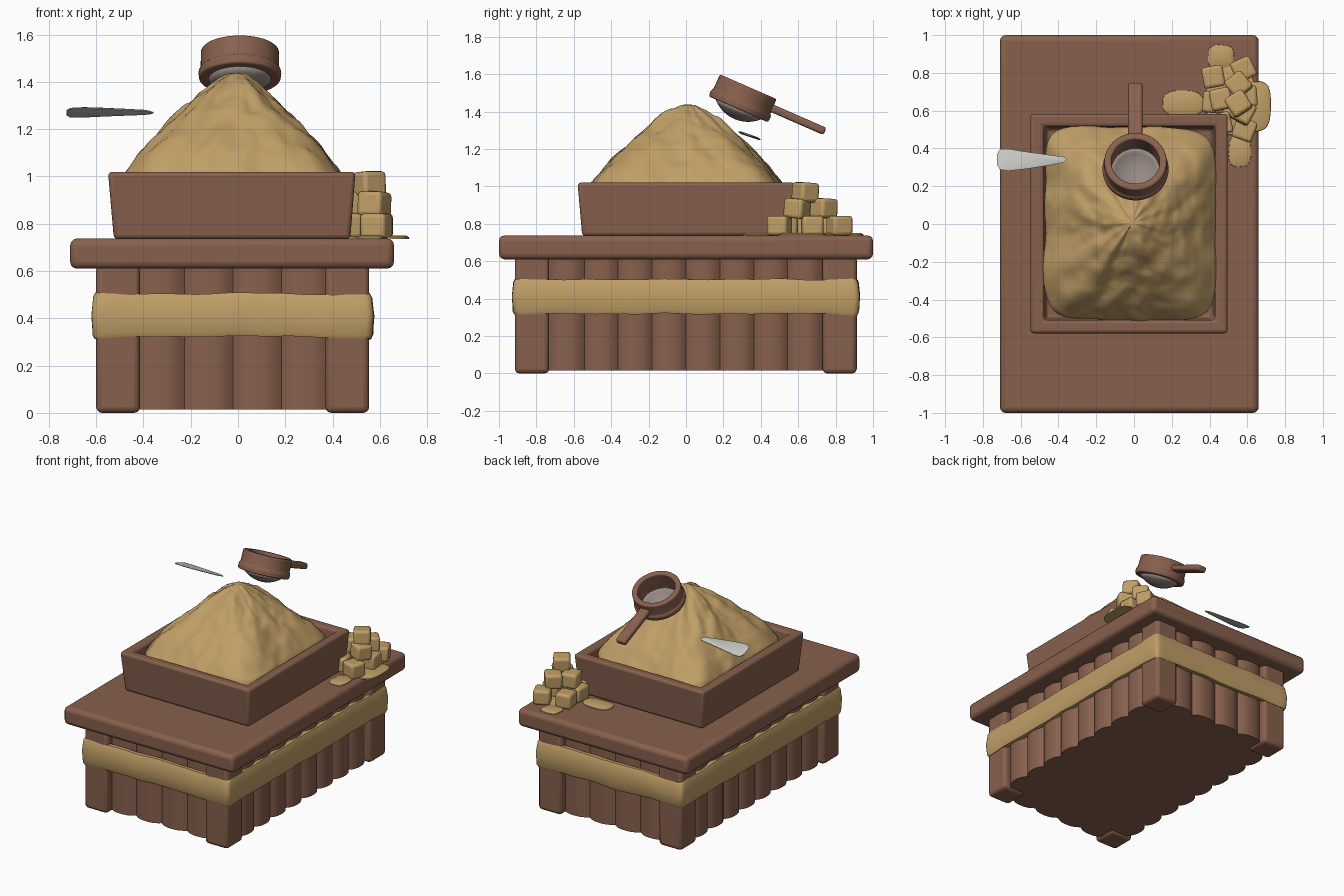
import bpy, bmesh, math, random
from mathutils import Matrix, Vector, noise

if "Cube" in bpy.data.objects:
    bpy.data.objects.remove(bpy.data.objects["Cube"])

random.seed(4)


def material(name, rgb):
    m = bpy.data.materials.new(name)
    m.diffuse_color = (*rgb, 1)
    m.use_nodes = True
    m.node_tree.nodes["Principled BSDF"].inputs["Base Color"].default_value = m.diffuse_color
    return m


WOOD = material("brown wood", (0.245, 0.118, 0.075))
SUGAR = material("golden sugar", (0.53, 0.345, 0.135))
STEEL = material("pale steel", (0.56, 0.56, 0.53))
MESH = material("grey mesh", (0.30, 0.25, 0.22))


def finish(name, bm, mat, bevel=0, segs=3, matrix=None, angle=40):
    bmesh.ops.recalc_face_normals(bm, faces=bm.faces)
    me = bpy.data.meshes.new(name)
    bm.to_mesh(me)
    bm.free()
    me.materials.append(mat)
    ob = bpy.data.objects.new(name, me)
    bpy.context.collection.objects.link(ob)
    if matrix:
        ob.matrix_world = matrix
    if bevel:
        b = ob.modifiers.new("bevel", 'BEVEL')
        b.width, b.segments = bevel, segs
        b.limit_method = 'ANGLE'
        b.angle_limit = math.radians(35)
    bpy.ops.object.select_all(action='DESELECT')
    ob.select_set(True)
    bpy.context.view_layer.objects.active = ob
    bpy.ops.object.shade_smooth_by_angle(angle=math.radians(angle))
    return ob


def loft(rings, cap=True, loop=False):
    """Join rings of points with quads."""
    bm = bmesh.new()
    vs = [[bm.verts.new(p) for p in r] for r in rings]
    pairs = list(zip(vs, vs[1:])) + ([(vs[-1], vs[0])] if loop else [])
    for a, b in pairs:
        for i in range(len(a)):
            j = (i + 1) % len(a)
            bm.faces.new((a[i], a[j], b[j], b[i]))
    if cap and not loop:
        bm.faces.new(vs[0])
        bm.faces.new(vs[-1])
    return bm


def rect(x0, x1, y0, y1, z):
    return [(x0, y0, z), (x1, y0, z), (x1, y1, z), (x0, y1, z)]


def box(name, x0, x1, y0, y1, z0, z1, mat, bevel, matrix=None):
    return finish(name, loft([rect(x0, x1, y0, y1, z0), rect(x0, x1, y0, y1, z1)]), mat, bevel, 3, matrix)


def lathe(profile, n=48):
    return [[(r * math.cos(2 * math.pi * i / n), r * math.sin(2 * math.pi * i / n), z)
             for i in range(n)] for r, z in profile]


CX = -0.022  # centre line of the counter

# Counter top and corner legs
box("counter_top", -0.71, 0.66, -1, 1, 0.61, 0.738, WOOD, 0.03)
for sx, x0 in (("left", -0.6), ("right", 0.37)):
    for sy, y0 in (("front", -0.915), ("back", 0.73)):
        box(f"{sy}_{sx}_leg", x0, x0 + 0.185, y0, y0 + 0.183, 0, 0.63, WOOD, 0.025)

# Plank cabinet: one scalloped outline, pushed up
corners = [Vector((CX - 0.53, -0.845)), Vector((CX + 0.53, -0.845)),
           Vector((CX + 0.53, 0.845)), Vector((CX - 0.53, 0.845))]
outline = []
for k in range(4):
    a, b = corners[k], corners[(k + 1) % 4]
    d = (b - a).normalized()
    out = Vector((d.y, -d.x))
    inset = 0.12
    a, b = a + d * inset, b - d * inset
    planks = 4 if k % 2 == 0 else 8
    for i in range(planks):
        for s in range(10):
            t = s / 10
            bulge = 0.035 * (1 - abs(2 * t - 1) ** 2.6)
            outline.append(a.lerp(b, (i + t) / planks) + out * bulge)
    outline.append(b.copy())
finish("plank_cabinet", loft([[(p.x, p.y, z) for p in outline] for z in (0.015, 0.03, 0.62)]), WOOD, angle=30)

# Cloth band wrapped round the cabinet, with a wavy edge


def band_path(hx, hy, r=0.03, step=0.05):
    pts = []
    for sx, sy, a0 in ((1, -1, -90), (1, 1, 0), (-1, 1, 90), (-1, -1, 180)):
        for i in range(5):
            a = math.radians(a0 + 22.5 * i)
            pts.append(Vector((sx * (hx - r) + r * math.cos(a), sy * (hy - r) + r * math.sin(a))))
    path = []
    for i, p in enumerate(pts):
        q = pts[(i + 1) % len(pts)]
        n = 30 if (q - p).length > 0.3 else 1
        path += [p.lerp(q, k / n) for k in range(n)]
    return path


outer, inner = band_path(0.592, 0.925), band_path(0.545, 0.88)
rings = []
for path, grow, z in ((inner, 0, 0.325), (outer, -0.008, 0.318), (outer, 0.0, 0.335), (outer, 0.005, 0.41),
                      (outer, -0.003, 0.485), (outer, -0.012, 0.503), (inner, 0, 0.50)):
    ring = []
    for p in path:
        w = noise.noise(Vector((p.x * 5, p.y * 5, 0 if z < 0.4 else 7)))
        f = 1 + grow / 0.6 + 0.006 * noise.noise(Vector((p.x * 4, p.y * 4, z * 8)))
        ring.append((CX + p.x * f, p.y * (1 + (f - 1) * 0.7), z + 0.012 * w))
    rings.append(ring)
finish("cloth_band", loft(rings, loop=True), SUGAR, angle=60)

# Open tray, slightly wider at the rim
finish("tray", loft([rect(-0.525, 0.475, -0.555, 0.56, 0.735), rect(-0.55, 0.497, -0.58, 0.585, 1.02),
                     rect(-0.478, 0.43, -0.51, 0.518, 1.02), rect(-0.465, 0.415, -0.495, 0.505, 0.80)]),
       WOOD, 0.018)

# Sugar heap: round at the peak, square at the foot, with run-off ridges
PROFILE = [(0, 1.44), (0.08, 1.432), (0.2, 1.398), (0.45, 1.295), (0.66, 1.198), (0.85, 1.10), (1, 1.0)]


def heap_z(s):
    for (s0, z0), (s1, z1) in zip(PROFILE, PROFILE[1:]):
        if s <= s1:
            return z0 + (z1 - z0) * (s - s0) / (s1 - s0)
    return PROFILE[-1][1]


rings = []
N, M = 112, 34
for j in range(1, M + 1):
    s = j / M
    p = 2 + 5 * s ** 1.5
    ring = []
    for i in range(N):
        a = 2 * math.pi * i / N
        c, d = math.cos(a), math.sin(a)
        rho = (abs(c) ** p + abs(d) ** p) ** (-1 / p)
        ridge = noise.noise(Vector((c * 3.2, d * 3.2, s * 1.3)))
        lump = noise.noise(Vector((c * s * 6, d * s * 6, 3)))
        fine = noise.noise(Vector((c * s * 14, d * s * 14, 9)))
        fade = min(1, s * 3)
        rad = s * rho * (1 + 0.03 * fade * ridge)
        z = heap_z(s) + fade * (0.028 * ridge * (1 - 0.5 * s) + 0.022 * lump + 0.009 * fine)
        ring.append((-0.022 + 0.012 * (1 - s) + 0.452 * rad * c, 0.005 + 0.512 * rad * d, z))
    rings.append(ring)
rings.append([(x * 0.99, y * 0.99, 0.82) for x, y, z in rings[-1]])
finish("sugar_heap", loft(rings), SUGAR, angle=70)

# Sugar cubes stacked on the back right corner: x, y, base z, turn in degrees
CUBES = [(0.42, 0.78, 0.738, 10), (0.42, 0.645, 0.738, -5), (0.58, 0.82, 0.738, 25), (0.595, 0.675, 0.738, 5),
         (0.585, 0.50, 0.738, -20), (0.46, 0.53, 0.738, 15), (0.555, 0.735, 0.83, 40), (0.575, 0.59, 0.83, -28),
         (0.46, 0.66, 0.83, 12), (0.555, 0.635, 0.915, 33)]
for i, (x, y, z, turn) in enumerate(CUBES):
    h = 0.057
    tilt = random.uniform(-6, 6) if z > 0.8 else 0
    mat = Matrix.Translation((x, y, z)) @ Matrix.Rotation(math.radians(turn), 4, 'Z') \
        @ Matrix.Rotation(math.radians(tilt), 4, 'X')
    box(f"sugar_cube_{i + 1}", -h, h, -h, h, 0, 0.105, SUGAR, 0.018, mat)

# Thin patches of spilled sugar: centre and half sizes
for i, (x, y, hx, hy) in enumerate([(0.26, 0.64, 0.11, 0.068), (0.655, 0.625, 0.07, 0.135),
                                    (0.46, 0.885, 0.07, 0.065), (0.56, 0.385, 0.06, 0.085),
                                    (0.51, 0.66, 0.13, 0.19)]):
    rings = []
    for f, z in ((1, 0.735), (0.98, 0.743), (0.8, 0.75)):
        ring = []
        for k in range(32):
            a = 2 * math.pi * k / 32
            c, s = math.cos(a), math.sin(a)
            q = (abs(c) ** 3 + abs(s) ** 3) ** (-1 / 3)
            q *= f * (1 + 0.1 * min(0, noise.noise(Vector((c * 2, s * 2, i * 5.3)))))
            ring.append((x + hx * q * c, y + hy * q * s, z))
        rings.append(ring)
    finish(f"sugar_spill_{i + 1}", loft(rings), SUGAR)

# Tilted sieve: wooden hoop, mesh bowl and handle
TILT = Matrix.Translation((0.008, 0.333, 1.533)) @ Matrix.Rotation(math.radians(-23.6), 4, 'X')
finish("sieve_hoop", loft(lathe([(0.128, -0.132), (0.172, -0.132), (0.176, -0.098), (0.166, -0.085),
                                 (0.165, 0), (0.128, 0)]), loop=True), WOOD, 0.01, 3, TILT)
bowl = [(0.188 * math.sin(math.radians(t)), -0.188 * math.cos(math.radians(t))) for t in (2, 9, 16, 23, 30, 37, 45)]
mesh_bowl = finish("sieve_bowl", loft(lathe(bowl), cap=False), MESH, 0, 3, TILT)
bm = bmesh.new()
bm.from_mesh(mesh_bowl.data)
bmesh.ops.holes_fill(bm, edges=[e for e in bm.edges if e.is_boundary and e.verts[0].co.z < -0.18], sides=0)
bm.to_mesh(mesh_bowl.data)
bm.free()
mesh_bowl.modifiers.new("thickness", 'SOLIDIFY').thickness = 0.005
box("sieve_handle", -0.039, 0.037, 0.15, 0.472, -0.076, -0.034, WOOD, 0.014, TILT)

# Floating blade: leaf outline on a sloping plane, thickened toward the middle
BLADE = [(-0.725, 0.315), (-0.71, 0.288), (-0.665, 0.281), (-0.58, 0.29), (-0.45, 0.31), (-0.372, 0.325),
         (-0.357, 0.342), (-0.372, 0.356), (-0.45, 0.366), (-0.58, 0.384), (-0.665, 0.398), (-0.71, 0.396),
         (-0.725, 0.37)]
rings = []
for f, dz in ((0.75, -0.006), (1, -0.002), (1, 0.002), (0.75, 0.008)):
    ring = []
    for x, y in BLADE:
        x, y = -0.56 + (x + 0.56) * (f + 1) / 2 if f < 1 else x, 0.341 + (y - 0.341) * f
        ring.append((x, y, 1.27 - 0.34 * (y - 0.341) + dz))
    rings.append(ring)
finish("blade", loft(rings), STEEL)
